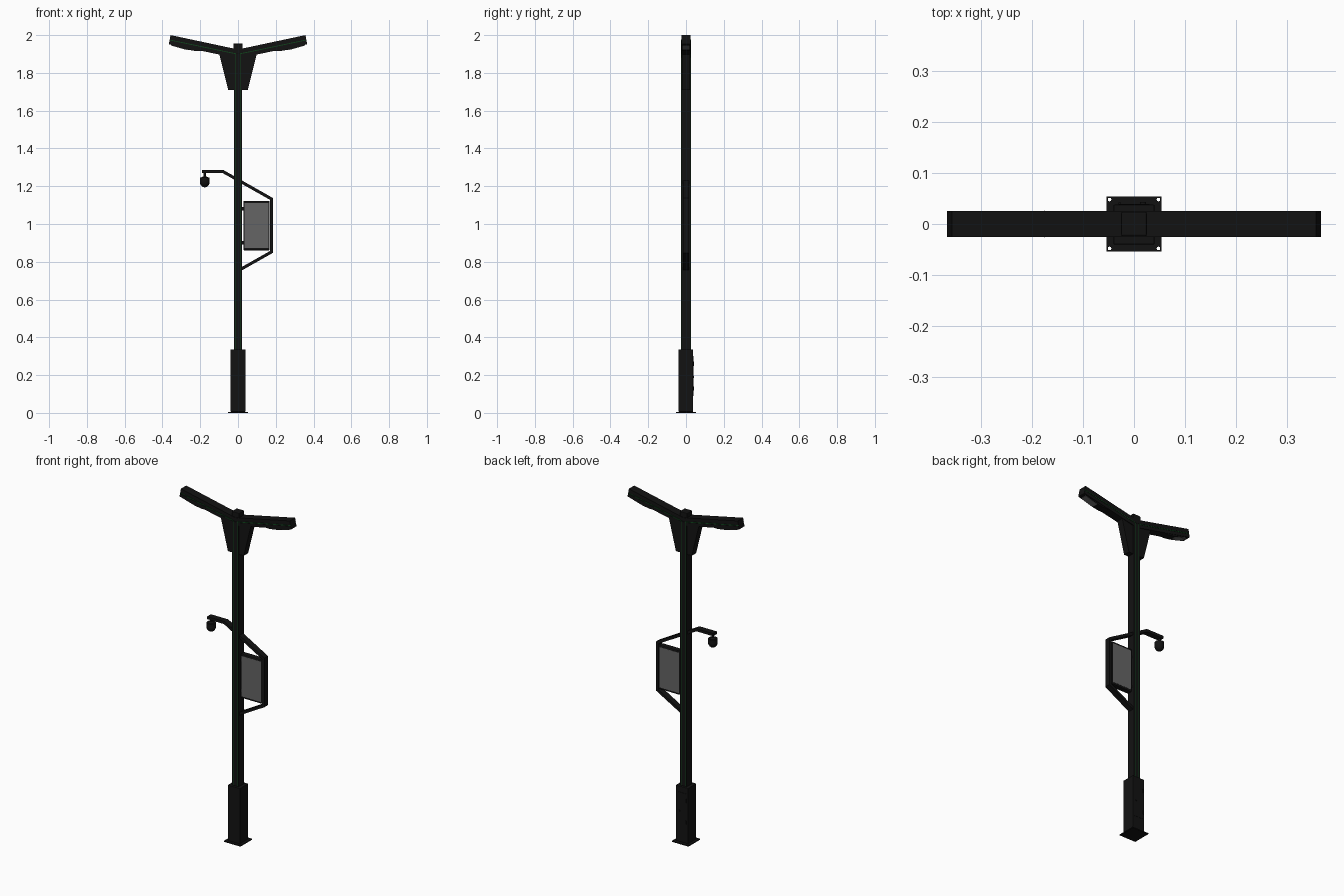
import bpy, bmesh, math
from mathutils import Vector

if "Cube" in bpy.data.objects:
    bpy.data.objects.remove(bpy.data.objects["Cube"])


def material(name, rgb):
    m = bpy.data.materials.new(name)
    m.diffuse_color = (*rgb, 1)
    m.use_nodes = True
    m.node_tree.nodes["Principled BSDF"].inputs["Base Color"].default_value = m.diffuse_color
    return m


BLACK = material("black_metal", (0.006, 0.006, 0.006))
GREEN = material("green_strip", (0.005, 0.06, 0.012))
GREY = material("grey_panel", (0.13, 0.13, 0.13))


def finish(name, bm, mat):
    bmesh.ops.recalc_face_normals(bm, faces=bm.faces)
    me = bpy.data.meshes.new(name)
    bm.to_mesh(me)
    bm.free()
    me.materials.append(mat)
    ob = bpy.data.objects.new(name, me)
    bpy.context.collection.objects.link(ob)
    return ob


def prism(name, pts, y0, y1, mat=BLACK, bevel=0):
    """Extrude an x-z outline from y0 to y1."""
    bm = bmesh.new()
    f = bm.faces.new([bm.verts.new((x, y0, z)) for x, z in pts])
    r = bmesh.ops.extrude_face_region(bm, geom=[f])
    vs = [v for v in r["geom"] if isinstance(v, bmesh.types.BMVert)]
    bmesh.ops.translate(bm, verts=vs, vec=(0, y1 - y0, 0))
    ob = finish(name, bm, mat)
    if bevel:
        b = ob.modifiers.new("bevel", "BEVEL")
        b.width, b.segments = bevel, 2
    return ob


def box(name, x0, x1, y0, y1, z0, z1, mat=BLACK, bevel=0):
    return prism(name, [(x0, z0), (x1, z0), (x1, z1), (x0, z1)], y0, y1, mat, bevel)


def ribbon(pts, t):
    """Mitred outline of thickness t around an open x-z path."""
    p = [Vector(q) for q in pts]
    left, right = [], []
    for i, q in enumerate(p):
        a = (q - p[i - 1]).normalized() if i else (p[1] - q).normalized()
        b = (p[i + 1] - q).normalized() if i < len(p) - 1 else a
        n = Vector((-a.y - b.y, a.x + b.x)).normalized()
        w = t / 2 / n.dot(Vector((-a.y, a.x)))
        left.append(tuple(q + n * w))
        right.append(tuple(q - n * w))
    return left + right[::-1]


def cylinder(name, r, depth, loc, axis="Z", mat=BLACK, n=24):
    rot = {"Z": (0, 0, 0), "X": (0, math.pi / 2, 0), "Y": (math.pi / 2, 0, 0)}[axis]
    bpy.ops.mesh.primitive_cylinder_add(vertices=n, radius=r, depth=depth, location=loc, rotation=rot)
    ob = bpy.context.object
    ob.name = name
    ob.data.materials.append(mat)
    bpy.ops.object.shade_smooth_by_angle()
    return ob


# base plate with four bolt holes
plate = box("base_plate", -0.054, 0.054, -0.054, 0.054, 0, 0.006)
for i, (sx, sy) in enumerate([(1, 1), (1, -1), (-1, 1), (-1, -1)]):
    hole = cylinder(f"bolt_hole_cutter_{i}", 0.0035, 0.04, (sx * 0.048, sy * 0.048, 0))
    hole.hide_render = True
    hole.hide_set(True)
    m = plate.modifiers.new("hole", "BOOLEAN")
    m.object, m.operation, m.solver = hole, "DIFFERENCE", "EXACT"

# base housing with rear service door, hinges and lock
box("base_housing", -0.04, 0.04, -0.04, 0.038, 0.006, 0.335, bevel=0.002)
box("service_door", -0.03, 0.03, 0.03, 0.0395, 0.09, 0.3)
for z in (0.13, 0.26):
    cylinder("door_hinge", 0.003, 0.022, (-0.028, 0.04, z), n=12)
cylinder("door_lock", 0.006, 0.006, (0.018, 0.04, 0.19), "Y", n=16)

# pole core with four corner rails, leaving shallow channels front and back
box("pole_core", -0.022, 0.022, -0.0225, 0.0225, 0.33, 1.915)
for sy in (-1, 1):
    ya, yb = sorted((sy * 0.02, sy * 0.025))
    for x0, x1 in ((-0.022, -0.0145), (-0.0105, 0.0105), (0.0145, 0.022)):
        box("pole_rail", x0, x1, ya, yb, 0.33, 1.9)

# pole cap
box("pole_cap", -0.025, 0.025, -0.024, 0.024, 1.9, 1.955, bevel=0.003)

# tapered gusset under the arms
prism("arm_gusset", [(-0.052, 1.71), (0.052, 1.71), (0.103, 1.915), (-0.103, 1.915)], -0.02, 0.02)

for s, side in ((1, "right"), (-1, "left")):
    def mx(pts):
        return [(s * x, z) for x, z in pts]

    # lamp arm, built as inner core with two outer rails on each face
    prism(f"{side}_arm", mx([(0, 1.877), (0.366, 1.952), (0.357, 2.0), (0, 1.924)]), -0.0225, 0.0225)
    for sy in (-1, 1):
        ya, yb = sorted((sy * 0.02, sy * 0.025))
        prism(f"{side}_arm_lower_rail", mx([(0, 1.877), (0.366, 1.952), (0.3625, 1.971), (0, 1.896)]), ya, yb)
        prism(f"{side}_arm_upper_rail", mx([(0, 1.902), (0.3615, 1.977), (0.357, 2.0), (0, 1.924)]), ya, yb)
        # green light strip running up the pole and out along the arm
        ya, yb = sorted((sy * 0.022, sy * 0.0254))
        prism(f"{side}_green_strip", ribbon(mx([(0.0125, 0.335), (0.0125, 1.9015), (0.361, 1.974)]), 0.004),
              ya, yb, GREEN)
    # lamp head wedge and its lens, tilted outwards
    prism(f"{side}_lamp_head", mx([(0.185, 1.917), (0.225, 1.924 - 0.008), (0.27, 1.923), (0.355, 1.947),
                                   (0.352, 1.96), (0.185, 1.93)]), -0.022, 0.022)
    prism(f"{side}_lamp_lens", mx([(0.272, 1.9215), (0.352, 1.944), (0.351, 1.948), (0.271, 1.926)]),
          -0.019, 0.019, GREY)

# flat-bar bracket around the screen, ending in the camera arm
prism("screen_bracket", ribbon([(-0.19, 1.277), (-0.078, 1.277), (0.177, 1.133), (0.177, 0.852), (0.0, 0.752)], 0.016),
      -0.017, 0.017)

# screen with panels on both faces and two mounts to the pole
box("screen_frame", 0.028, 0.168, -0.016, 0.016, 0.86, 1.123, bevel=0.006)
for sy in (-1, 1):
    ya, yb = sorted((sy * 0.014, sy * 0.0168))
    box("screen_panel", 0.035, 0.161, ya, yb, 0.872, 1.111, GREY)
for z in (0.9, 1.08):
    box("screen_mount", 0.018, 0.032, -0.009, 0.009, z - 0.009, z + 0.009)

# hanging camera
cylinder("camera_stem", 0.006, 0.03, (-0.176, 0, 1.262))
cylinder("camera_collar", 0.025, 0.022, (-0.176, 0, 1.236))
bpy.ops.mesh.primitive_uv_sphere_add(segments=24, ring_count=14, radius=0.026, location=(-0.176, 0, 1.224))
dome = bpy.context.object
dome.name = "camera_dome"
dome.scale = (1, 1, 1.15)
dome.data.materials.append(BLACK)
bpy.ops.object.shade_smooth_by_angle()
